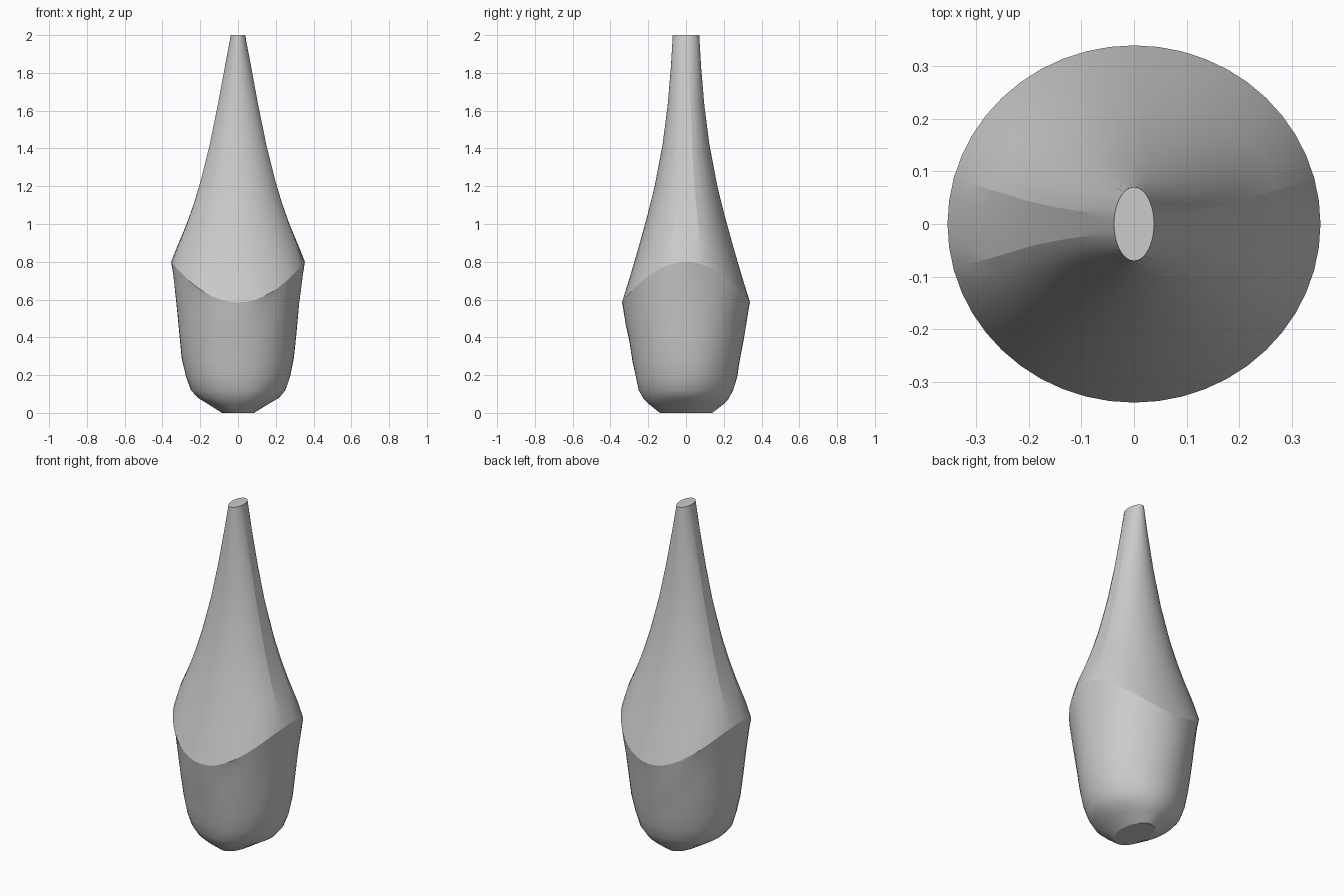
import bpy
import bmesh
from math import sin, cos, pi

SEGMENTS = 48

# Each ring: half width in x, its height at the sides, half depth in y, its height at front and back
LOWER = [
    (0.085, 0.00, 0.138, 0.00),
    (0.165, 0.05, 0.190, 0.04),
    (0.215, 0.08, 0.222, 0.07),
    (0.250, 0.12, 0.250, 0.12),
    (0.275, 0.19, 0.268, 0.19),
    (0.297, 0.29, 0.283, 0.27),
    (0.310, 0.42, 0.302, 0.38),
    (0.325, 0.58, 0.318, 0.46),
    (0.343, 0.73, 0.332, 0.55),
]
RIM = (0.354, 0.80, 0.339, 0.585)
UPPER = [
    (0.318, 0.89, 0.300, 0.71),
    (0.272, 1.00, 0.250, 0.88),
    (0.233, 1.11, 0.206, 1.04),
    (0.200, 1.22, 0.166, 1.20),
    (0.150, 1.42, 0.124, 1.42),
    (0.107, 1.63, 0.097, 1.63),
    (0.070, 1.83, 0.080, 1.83),
    (0.038, 2.00, 0.070, 2.00),
]

old = bpy.data.objects.get("Cube")
if old:
    bpy.data.objects.remove(old, do_unlink=True)

grey = bpy.data.materials.new("plain_grey")
grey.use_nodes = True
colour = (0.6, 0.6, 0.6, 1)
grey.diffuse_color = colour
grey.node_tree.nodes["Principled BSDF"].inputs["Base Color"].default_value = colour

bm = bmesh.new()


def add_ring(ring, flat_sides=False, lumps=0.0):
    """Add an oval ring whose height swings between sides and front."""
    rx, side_z, ry, front_z = ring
    verts = []
    for i in range(SEGMENTS):
        a = 2 * pi * i / SEGMENTS
        z = side_z * cos(a) ** 2 + front_z * sin(a) ** 2
        x, y = rx * cos(a), ry * sin(a)
        if flat_sides:
            x = max(-rx, min(rx, x * 1.035))
        swell = 1 + lumps * sin(5 * a + 17 * z) * sin(23 * z)
        verts.append(bm.verts.new((x * swell, y * swell, z)))
    return verts


# Hand-worked base, sharp sloping rim, tapering neck with flattened sides
rings = [add_ring(r, lumps=0.012 if i else 0) for i, r in enumerate(LOWER)]
rings.append(add_ring(RIM))
rings += [add_ring(r, flat_sides=True) for r in UPPER[:-1]]
rings.append(add_ring(UPPER[-1]))

for low, high in zip(rings, rings[1:]):
    for i in range(SEGMENTS):
        j = (i + 1) % SEGMENTS
        bm.faces.new((low[i], low[j], high[j], high[i]))
bm.faces.new(rings[0][::-1])
bm.faces.new(rings[-1])
for face in bm.faces:
    face.smooth = True

# Crisp edges around the foot, rim, tip and flattened sides
for ring in (rings[0], rings[len(LOWER)], rings[-1]):
    for i in range(SEGMENTS):
        bm.edges.get((ring[i - 1], ring[i])).smooth = False
neck = rings[len(LOWER) + 1:-1]
for low, high in zip(neck, neck[1:]):
    for i in (2, SEGMENTS // 2 - 2, SEGMENTS // 2 + 2, SEGMENTS - 2):
        bm.edges.get((low[i], high[i])).smooth = False

mesh = bpy.data.meshes.new("tapered_body")
bm.to_mesh(mesh)
bm.free()
mesh.materials.append(grey)
body = bpy.data.objects.new("tapered_body", mesh)
bpy.context.collection.objects.link(body)
